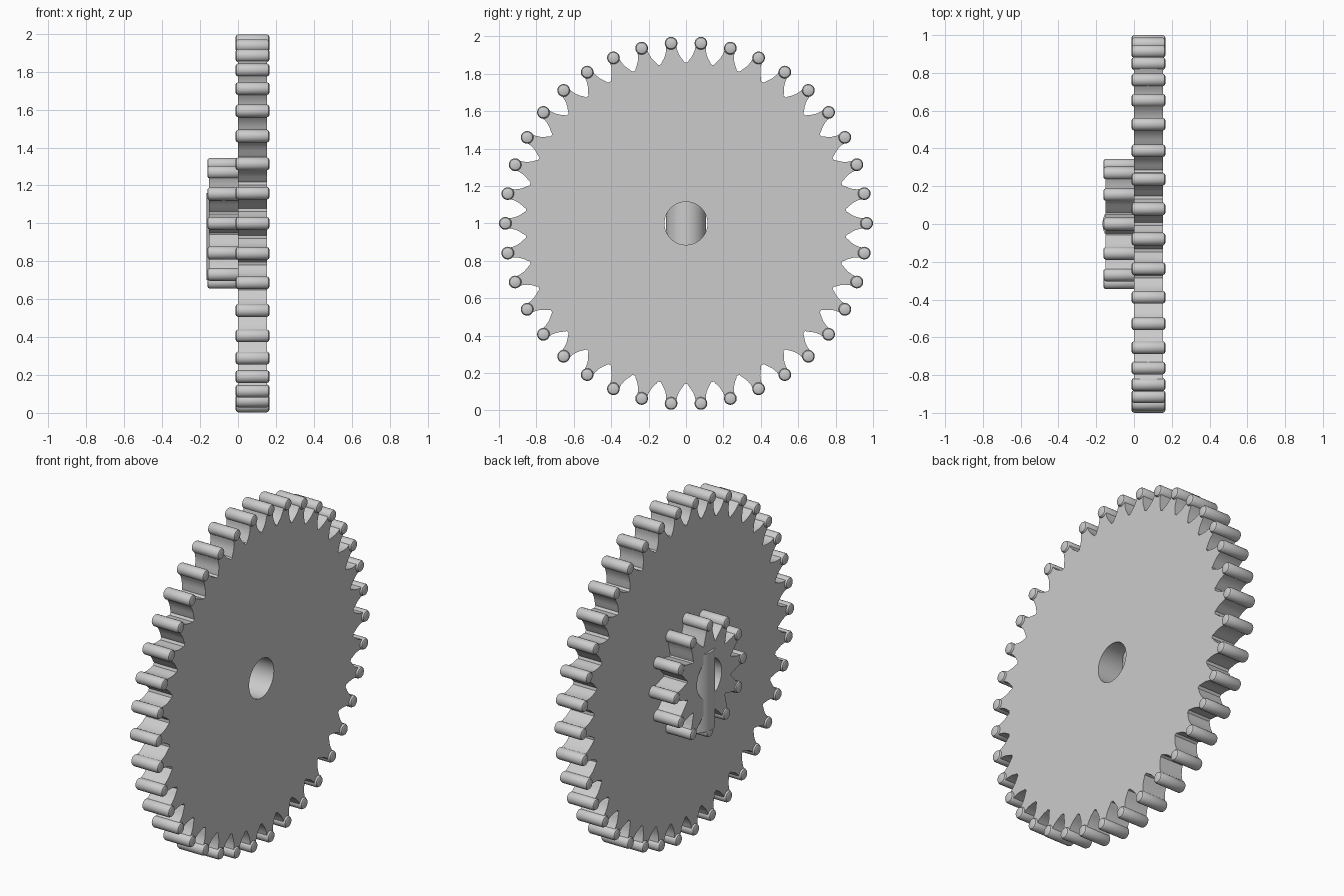
import bpy, bmesh
from math import cos, sin, pi, atan2, hypot

if "Cube" in bpy.data.objects:
    bpy.data.objects.remove(bpy.data.objects["Cube"])

CZ = 1.0        # axle height
BORE = 0.115


def finish(bm, name):
    bmesh.ops.recalc_face_normals(bm, faces=bm.faces)
    me = bpy.data.meshes.new(name)
    bm.to_mesh(me)
    bm.free()
    ob = bpy.data.objects.new(name, me)
    bpy.context.collection.objects.link(ob)
    bpy.ops.object.select_all(action='DESELECT')
    ob.select_set(True)
    bpy.context.view_layer.objects.active = ob
    bpy.ops.object.shade_smooth_by_angle(angle=0.6)
    return ob


def bridge(bm, a, b):
    n = len(a)
    for i in range(n):
        j = (i + 1) % n
        bm.faces.new((a[i], a[j], b[j], b[i]))


def gear_body(name, teeth, pin_r, x0, x1, flank):
    # one tooth flank (radial offset, half width) is mirrored and repeated
    tooth = [(pin_r + o, -w) for o, w in flank]
    tooth += [(r, -w) for r, w in reversed(tooth)]
    polar = []
    for k in range(teeth):
        for u, v in tooth:
            polar.append((hypot(u, v), atan2(v, u) + 2 * pi * k / teeth))
    bm = bmesh.new()

    def loop(x, hole):
        return [bm.verts.new((x, (BORE if hole else r) * cos(a),
                              CZ + (BORE if hole else r) * sin(a))) for r, a in polar]
    o0, o1, h0, h1 = loop(x0, 0), loop(x1, 0), loop(x0, 1), loop(x1, 1)
    for a, b in ((o0, o1), (o1, h1), (h1, h0), (h0, o0)):
        bridge(bm, a, b)
    return finish(bm, name)


def gear_pins(name, teeth, pin_r, x0, x1, rad=0.034, seg=20):
    # rounded pin along x at the tip of every tooth
    prof = [(x0, rad - 0.013), (x0 + 0.004, rad - 0.005), (x0 + 0.013, rad),
            (x1 - 0.013, rad), (x1 - 0.004, rad - 0.005), (x1, rad - 0.013)]
    bm = bmesh.new()
    for k in range(teeth):
        t = 2 * pi * k / teeth
        cy, cz = pin_r * cos(t), CZ + pin_r * sin(t)
        rings = [[bm.verts.new((x, cy + r * cos(2 * pi * i / seg), cz + r * sin(2 * pi * i / seg)))
                  for i in range(seg)] for x, r in prof]
        for a, b in zip(rings, rings[1:]):
            bridge(bm, a, b)
        bm.faces.new(rings[0])
        bm.faces.new(rings[-1])
    return finish(bm, name)


# large gear
gear_body("large_gear", 38, 0.966, 0.0, 0.153,
          [(-0.109, 0.063), (-0.098, 0.058), (-0.08, 0.046), (-0.06, 0.036),
           (-0.035, 0.029), (0.0, 0.026)])
gear_pins("large_gear_pins", 38, 0.966, -0.013, 0.166)

# small gear on the left face
gear_body("small_gear", 12, 0.311, -0.152, 0.001,
          [(-0.106, 0.05), (-0.09, 0.046), (-0.07, 0.04), (-0.05, 0.033),
           (-0.03, 0.028), (0.0, 0.026)])
gear_pins("small_gear_pins", 12, 0.311, -0.162, 0.012)

# upright rod crossing the bore
bm = bmesh.new()
bmesh.ops.create_cone(bm, cap_ends=True, segments=48, radius1=0.107, radius2=0.107, depth=0.46)
bmesh.ops.translate(bm, verts=bm.verts, vec=(-0.06, 0, 0.93))
finish(bm, "cross_rod")
